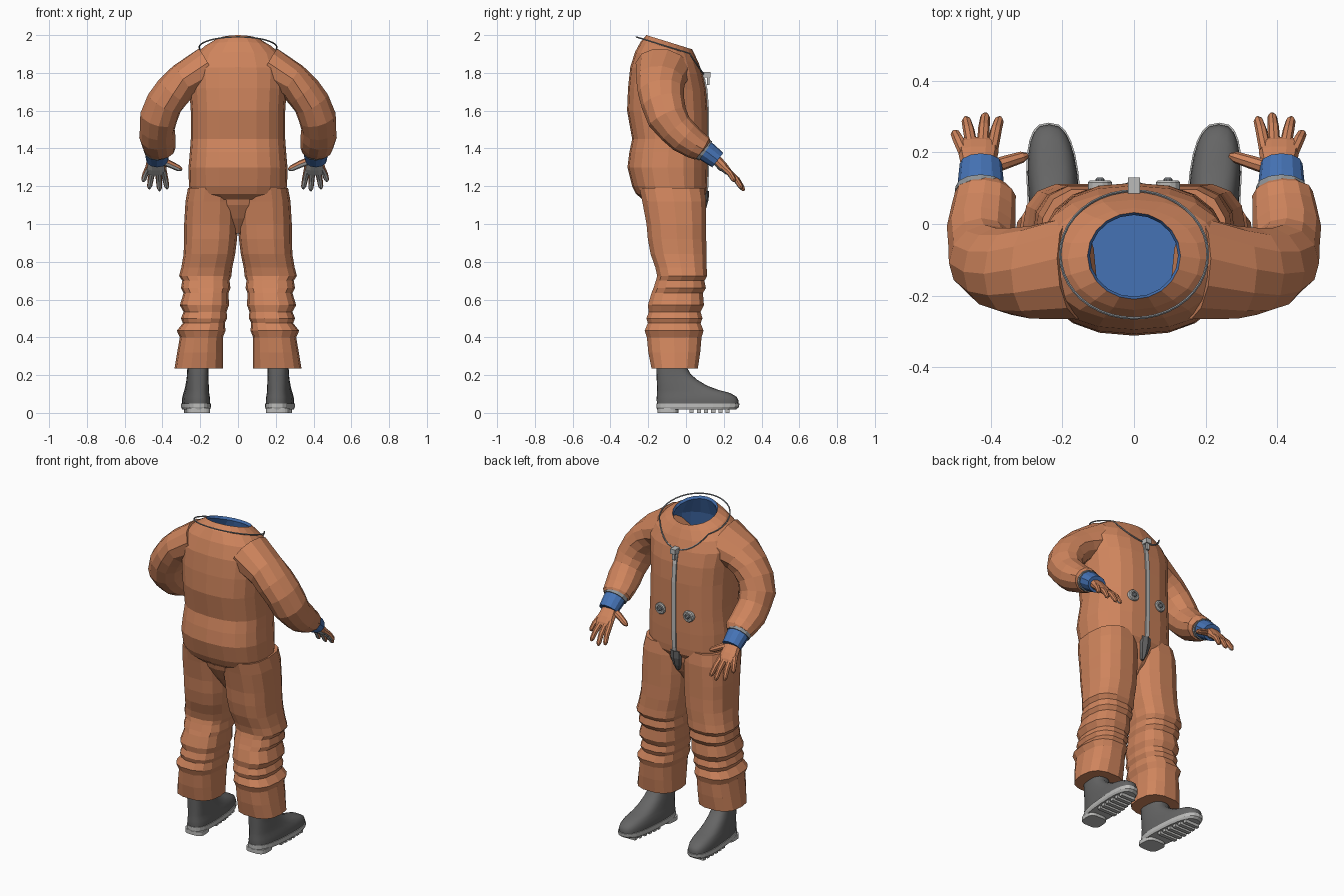
import bpy, bmesh, math
from mathutils import Vector as V

if "Cube" in bpy.data.objects:
    bpy.data.objects.remove(bpy.data.objects["Cube"])


def mat(name, rgb):
    m = bpy.data.materials.new(name)
    m.diffuse_color = (*rgb, 1)
    m.use_nodes = True
    m.node_tree.nodes["Principled BSDF"].inputs["Base Color"].default_value = m.diffuse_color
    return m


ORANGE = mat("suit orange", (0.63, 0.235, 0.11))
BLUE = mat("lining blue", (0.06, 0.17, 0.46))
DARK = mat("boot grey", (0.13, 0.13, 0.13))
LIGHT = mat("light grey", (0.5, 0.5, 0.49))
MID = mat("mid grey", (0.27, 0.29, 0.31))


def ring(c, u, v, ru, rv, n=12, p=2.0):
    """Superellipse section around c, spanned by u and v."""
    pts = []
    for i in range(n):
        a = 2 * math.pi * i / n
        ca, sa = math.cos(a), math.sin(a)
        pts.append(V(c) + u * math.copysign(abs(ca) ** (2 / p), ca) * ru
                   + v * math.copysign(abs(sa) ** (2 / p), sa) * rv)
    return pts


def loft(bm, rings, closed=False):
    """Skin sections into a closed solid (or a closed loop of sections)."""
    vs = [[bm.verts.new(q) for q in r] for r in rings]
    n, m, faces = len(rings[0]), len(rings), []
    for i in range(m if closed else m - 1):
        a, b = vs[i], vs[(i + 1) % m]
        faces.append([bm.faces.new((a[j], a[(j + 1) % n], b[(j + 1) % n], b[j])) for j in range(n)])
    if not closed:
        bm.faces.new(vs[0][::-1])
        faces[-1].append(bm.faces.new(vs[-1]))
    return faces


def finish(name, bm, mats, smooth=False, rule=None):
    bmesh.ops.recalc_face_normals(bm, faces=bm.faces)
    bm.normal_update()
    if rule:
        for f in bm.faces:
            f.material_index = rule(f)
    me = bpy.data.meshes.new(name)
    bm.to_mesh(me)
    bm.free()
    for m in mats:
        me.materials.append(m)
    ob = bpy.data.objects.new(name, me)
    bpy.context.collection.objects.link(ob)
    if smooth:
        bpy.context.view_layer.objects.active = ob
        ob.select_set(True)
        bpy.ops.object.shade_smooth_by_angle(angle=math.radians(35))
        ob.select_set(False)
    return ob


def tube(bm, pts, radii, n=8, closed=False, p=2.0, ref=V((1, 0, 0))):
    """Skin a tube along points; radii are (across ref, other) pairs."""
    pts, rs, m = [V(q) for q in pts], [], len(pts)
    for i, c in enumerate(pts):
        if closed:
            t = pts[(i + 1) % m] - pts[i - 1]
        else:
            t = pts[min(i + 1, m - 1)] - pts[max(i - 1, 0)]
        t.normalize()
        u = (ref - t * ref.dot(t)).normalized()
        rs.append(ring(c, u, t.cross(u), radii[i][0], radii[i][1], n, p))
    return loft(bm, rs, closed)


def box(bm, c, s):
    x, y = V((1, 0, 0)), V((0, 1, 0))
    loft(bm, [[V(c) + x * a * s[0] / 2 + y * b * s[1] / 2 + V((0, 0, k * s[2] / 2))
               for a, b in ((-1, -1), (1, -1), (1, 1), (-1, 1))] for k in (-1, 1)])


X, Y, Z = V((1, 0, 0)), V((0, 1, 0)), V((0, 0, 1))


def torso_ring(zb, zf, hw, yb, yf, p):
    tilt = V((0, (yf - yb) / 2, (zf - zb) / 2))
    return ring((0, (yb + yf) / 2, (zb + zf) / 2), X, tilt, hw, 1, 20, p)


# Torso: outer shell up to the neck, then the blue lining back down inside
outer = [(1.13, 1.13, .20, -.23, .09, 2.4), (1.16, 1.16, .25, -.265, .108, 2.5),
         (1.20, 1.20, .26, -.285, .112, 2.5), (1.30, 1.30, .262, -.31, .115, 2.5),
         (1.38, 1.38, .255, -.30, .115, 2.5), (1.45, 1.45, .25, -.285, .115, 2.5),
         (1.60, 1.60, .25, -.312, .115, 2.5), (1.72, 1.71, .258, -.307, .107, 2.5),
         (1.83, 1.79, .275, -.295, .09, 2.3), (1.91, 1.85, .245, -.27, .068, 2.2),
         (1.965, 1.90, .185, -.24, .045, 2.0), (2.0, 1.925, .13, -.21, .032, 2.0)]
inner = [(1.985, 1.91, .123, -.203, .025, 2.0), (1.88, 1.82, .19, -.24, .04, 2.2),
         (1.70, 1.70, .225, -.27, .08, 2.4), (1.30, 1.30, .225, -.265, .08, 2.4)]
bm = bmesh.new()
rows = loft(bm, [torso_ring(*r) for r in outer + inner])
lining = {f for row in rows[len(outer) - 1:] for f in row}
finish("torso", bm, [ORANGE, BLUE], rule=lambda f: int(f in lining))

# Seat joining the two trouser legs
bm = bmesh.new()
loft(bm, [ring((0, (a + b) / 2, z), X, Y, w, (b - a) / 2, 12, 2.4) for z, w, a, b in
          ((1.17, .2, -.24, .1), (1.10, .17, -.22, .09), (1.03, .1, -.18, .06), (.95, .03, -.12, 0))])
finish("trouser_seat", bm, [ORANGE])

# Trouser sections: z, inner x, outer x, back y, front y
LEG = [(1.19, .0, .265, -.25, .10), (1.12, .0, .278, -.235, .11), (1.0, .0, .285, -.212, .11),
       (.92, .005, .285, -.205, .11), (.84, .015, .288, -.19, .112), (.77, .03, .30, -.165, .112),
       (.725, .035, .312, -.155, .115), (.70, .045, .295, -.162, .10), (.66, .04, .302, -.175, .108),
       (.635, .05, .288, -.185, .092), (.57, .048, .308, -.205, .098), (.535, .06, .288, -.20, .08),
       (.50, .058, .302, -.212, .09), (.475, .07, .292, -.205, .08), (.435, .066, .324, -.222, .096),
       (.40, .08, .308, -.21, .085), (.32, .08, .322, -.202, .078), (.235, .08, .336, -.185, .065)]
# Arm path and radii (across, front to back)
ARM = [((.16, -.12, 1.82), (.12, .15)), ((.29, -.135, 1.755), (.098, .13)),
       ((.345, -.132, 1.70), (.098, .122)), ((.39, -.122, 1.64), (.098, .115)),
       ((.42, -.098, 1.565), (.1, .108)), ((.427, -.055, 1.505), (.092, .094)),
       ((.427, -.01, 1.462), (.096, .09)), ((.42, .045, 1.422), (.09, .078)),
       ((.415, .085, 1.40), (.085, .07)), ((.415, .095, 1.39), (.066, .055))]
# Boot upper sections: z, half width, heel y, toe y
BOOT = [(.04, .07, -.153, .276), (.065, .071, -.155, .278), (.085, .069, -.155, .268),
        (.105, .065, -.154, .235), (.122, .062, -.154, .17), (.145, .06, -.154, .11),
        (.175, .057, -.155, .06), (.205, .055, -.156, .025), (.24, .055, -.157, .005),
        (.33, .055, -.157, 0)]
# Fingers: (lateral x, length along hand, drop) points
FINGERS = [[(.382, .10, 0), (.37, .18, .002), (.36, .24, -.012)],
           [(.408, .10, 0), (.404, .19, .003), (.40, .255, -.012)],
           [(.436, .10, 0), (.447, .18, .002), (.455, .24, -.012)],
           [(.458, .09, 0), (.475, .14, 0), (.487, .185, -.012)],
           [(.405, .03, -.005), (.345, .06, -.008), (.283, .095, -.015)]]
D, N = V((0, .707, -.707)), V((0, .707, .707))
WRIST = V((0, .135, 1.365))

for s, side in ((-1, "left"), (1, "right")):
    # Trouser leg with wrinkled knee
    bm = bmesh.new()
    loft(bm, [ring((s * (a + b) / 2, (c + d) / 2, z), X, Y, (b - a) / 2, (d - c) / 2, 14, 2.6)
              for z, a, b, c, d in LEG])
    finish(side + "_trouser_leg", bm, [ORANGE])

    # Sleeve
    bm = bmesh.new()
    tube(bm, [(s * c[0], c[1], c[2]) for c, r in ARM], [r for c, r in ARM], 12)
    finish(side + "_sleeve", bm, [ORANGE])

    # Blue cuff with a dark seal against the sleeve
    cx = s * .42 - .008
    bm = bmesh.new()
    tube(bm, [(cx, .075, 1.408), (cx, .12, 1.375), (cx, .168, 1.338)],
         [(.066, .056), (.064, .054), (.059, .048)], 12)
    finish(side + "_cuff", bm, [BLUE])
    bm = bmesh.new()
    tube(bm, [(cx, .088, 1.397), (cx, .104, 1.386)], [(.073, .063), (.071, .061)], 12)
    finish(side + "_cuff_seal", bm, [MID])

    # Glove: palm and five fingers, grey on the gripping side
    def hp(x, b, n):
        return V((s * x - .015, 0, 0)) + WRIST + D * b + N * n
    bm = bmesh.new()
    tube(bm, [hp(.42, b, 0) for b in (-.01, .04, .09, .125, .142)],
         [(.046, .034), (.048, .029), (.056, .026), (.056, .02), (.048, .012)], 10, p=2.4)
    for i, f in enumerate(FINGERS):
        a, b, c = (hp(*q) for q in f)
        r = .019 if i == 4 else .016
        ref = D if i == 4 else X
        tube(bm, [a, b, b.lerp(c, .75), c], [(r * k, r * k) for k in (1.1, 1, .85, .4)], 8, ref=ref)
    finish(side + "_glove", bm, [ORANGE, LIGHT],
           rule=lambda f: int(f.normal.dot(N) < -.45))

    # Boot upper; feet turn out slightly
    def foot(z, w, a, b, p, n=24):
        r = ring((0, (a + b) / 2, z), X, Y, w, (b - a) / 2, n, p)
        return [V((s * (.218 + .07 * q.y) + q.x, q.y, q.z)) for q in r]
    bm = bmesh.new()
    loft(bm, [foot(z, w, a, b, 2.7) for z, w, a, b in BOOT])
    finish(side + "_boot", bm, [DARK], True)

    # Sole rim, heel and treads
    bm = bmesh.new()
    loft(bm, [foot(z, w, a, b, 2.7) for z, w, a, b in
              ((.018, .07, -.153, .265), (.03, .075, -.157, .28), (.05, .075, -.157, .283))])
    loft(bm, [foot(z, .062, -.152, -.04, 3.5) for z in (.005, .025)])
    for i in range(6):
        y = .03 + i * .038
        box(bm, (s * (.218 + .07 * y), y, .0135), (.12 - .008 * max(0, i - 2), .022, .017))
    bmesh.ops.translate(bm, verts=[v for v in bm.verts if v.co.z < .012], vec=(0, 0, -.005))
    finish(side + "_sole", bm, [LIGHT])

    # Hose connector on the chest
    bm = bmesh.new()
    k = V((s * .095, .11, 1.41))
    loft(bm, [ring(k + Y * y, X, Z, r, r, 14) for y, r in
              ((-.02, .034), (.006, .034), (.012, .029), (.012, .02), (.004, .018))])
    finish(side + "_connector", bm, [LIGHT])
    bm = bmesh.new()
    loft(bm, [ring(k + Y * y, X, Z, r, r, 10) for y, r in ((0, .012), (.016, .012), (.02, .007))])
    finish(side + "_connector_core", bm, [MID])

# Zip strip following the chest
bm = bmesh.new()
zs = [(1.80, .088), (1.71, .108), (1.6, .116), (1.45, .116), (1.3, .116), (1.2, .113), (1.14, .104)]
loft(bm, [[V((a * .013, y + b, z)) for a, b in ((-1, -.006), (1, -.006), (1, .006), (-1, .006))]
          for z, y in zs])
finish("zip", bm, [LIGHT])
bm = bmesh.new()
box(bm, (0, .108, 1.79), (.034, .045, .03))
box(bm, (0, .118, 1.762), (.02, .012, .05))
finish("zip_pull", bm, [LIGHT])

# Dark flap at the foot of the zip
bm = bmesh.new()
loft(bm, [[V((-w, y - .012, z)), V((w, y - .012, z)), V((w * .8, y + .004, z)), V((0, y + .014, z)),
           V((-w * .8, y + .004, z))] for z, w, y in
          ((1.175, .036, .108), (1.13, .036, .106), (1.08, .024, .092), (1.045, .008, .075))])
finish("zip_flap", bm, [DARK])

# Thin cord ring around the neck, dropping to the zip pull
cord = []
for i in range(40):
    a = 2 * math.pi * i / 40
    y = -.085 + .178 * math.sin(a)
    z = 1.935 - .31 * (y + .085) if y < .02 else 1.9025 - 1.5 * (y - .02)
    cord.append((.206 * math.cos(a), y, z))
bm = bmesh.new()
tube(bm, cord, [(.004, .004)] * 40, 5, closed=True, ref=Z)
finish("neck_cord", bm, [MID])
